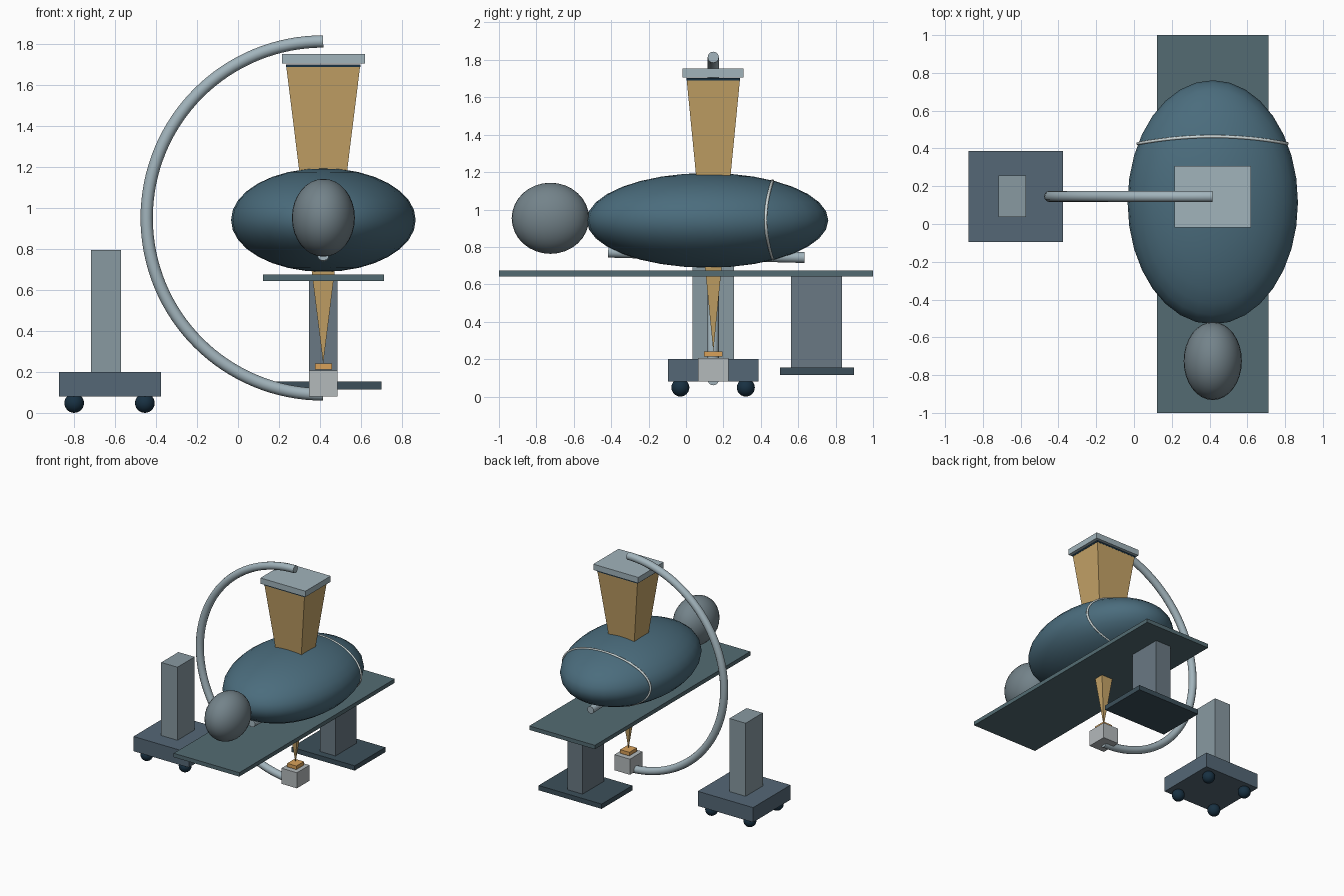
import bpy, bmesh, math
from mathutils import Vector

if "Cube" in bpy.data.objects:
    bpy.data.objects.remove(bpy.data.objects["Cube"])

CX, CY = 0.416, 0.146   # table axis, C-arm plane


def mat(name, r, g, b):
    m = bpy.data.materials.new(name)
    m.diffuse_color = tuple((c / 255) ** 2.2 for c in (r, g, b)) + (1,)
    m.use_nodes = True
    m.node_tree.nodes["Principled BSDF"].inputs["Base Color"].default_value = m.diffuse_color
    return m


STEEL = mat("steel", 160, 178, 186)
COLUMN = mat("column_grey", 135, 152, 160)
BASE = mat("base_blue_grey", 85, 103, 117)
DARK = mat("dark_rubber", 30, 52, 68)
TABLE = mat("table_teal", 84, 107, 114)
FOOT = mat("foot_dark", 62, 80, 90)
PEDESTAL = mat("pedestal_grey", 105, 120, 130)
BODY = mat("gown_teal", 76, 108, 124)
HEAD = mat("head_grey", 115, 130, 137)
LIGHT = mat("light_grey", 178, 184, 186)
BEAM = mat("beam_amber", 196, 162, 103)
ORANGE = mat("collimator_orange", 216, 160, 90)
BONE = mat("bone", 205, 215, 215)


def box(name, x, y, z, m):
    """Box from (min, max) spans."""
    bpy.ops.mesh.primitive_cube_add(size=1, location=[sum(s) / 2 for s in (x, y, z)])
    o = bpy.context.object
    o.name = name
    o.scale = [s[1] - s[0] for s in (x, y, z)]
    bpy.ops.object.transform_apply(location=False, scale=True)
    o.data.materials.append(m)
    return o


def ball(name, loc, radii, m, seg=32):
    bpy.ops.mesh.primitive_uv_sphere_add(segments=seg, ring_count=seg // 2, radius=1, location=loc)
    o = bpy.context.object
    o.name = name
    o.scale = radii
    bpy.ops.object.transform_apply(location=False, scale=True)
    bpy.ops.object.shade_smooth()
    o.data.materials.append(m)
    return o


def tube(name, pts, radius, m, closed=False):
    """Round tube swept along points, converted to a mesh."""
    cu = bpy.data.curves.new(name, "CURVE")
    cu.dimensions = "3D"
    cu.bevel_depth = radius
    cu.bevel_resolution = 4
    cu.use_fill_caps = not closed
    sp = cu.splines.new("POLY")
    sp.points.add(len(pts) - 1)
    for p, co in zip(sp.points, pts):
        p.co = (*co, 1)
    sp.use_cyclic_u = closed
    o = bpy.data.objects.new(name, cu)
    bpy.context.collection.objects.link(o)
    bpy.ops.object.select_all(action="DESELECT")
    o.select_set(True)
    bpy.context.view_layer.objects.active = o
    bpy.ops.object.convert(target="MESH")
    o = bpy.context.object
    o.name = name
    bpy.ops.object.shade_smooth_by_angle(angle=math.radians(40))
    o.data.materials.append(m)
    return o


# Wheeled cart
box("cart_base", (-0.875, -0.377), (-0.095, 0.387), (0.08, 0.20), BASE)
box("cart_column", (-0.717, -0.571), (0.036, 0.257), (0.20, 0.795), COLUMN)
for i, x in enumerate((-0.80, -0.455)):
    for j, y in enumerate((-0.03, 0.32)):
        ball(f"caster_{i}{j}", (x, y, 0.048), (0.048,) * 3, DARK, 24)

# C-shaped arm
arc = [math.radians(90 + 180 * i / 64) for i in range(65)]
tube("c_arm", [(CX + 0.862 * math.cos(a), CY, 0.952 + 0.862 * math.sin(a)) for a in arc],
     0.03, STEEL)

# Detector at the top of the arm
box("detector", (0.215, 0.62), (-0.018, 0.308), (1.706, 1.753), STEEL)
box("detector_face", (0.234, 0.598), (0.003, 0.289), (1.69, 1.702), DARK)

# X-ray source at the bottom of the arm
box("source_housing", (0.346, 0.485), (0.065, 0.228), (0.08, 0.207), LIGHT)
box("collimator", (0.375, 0.458), (0.097, 0.194), (0.213, 0.242), ORANGE)

# Beam: inverted pyramid from source to detector
bm = bmesh.new()
tip = bm.verts.new((CX, CY, 0.24))
top = [bm.verts.new((CX + sx * 0.18, CY + sy * 0.142, 1.69))
       for sx, sy in ((-1, -1), (1, -1), (1, 1), (-1, 1))]
bm.faces.new(top)
for i in range(4):
    bm.faces.new((tip, top[(i + 1) % 4], top[i]))
bmesh.ops.recalc_face_normals(bm, faces=bm.faces)
me = bpy.data.meshes.new("beam")
bm.to_mesh(me)
bm.free()
me.materials.append(BEAM)
bpy.context.collection.objects.link(bpy.data.objects.new("beam", me))

# Operating table
box("table_top", (0.121, 0.712), (-1, 1), (0.643, 0.675), TABLE)
box("table_pedestal", (0.347, 0.485), (0.561, 0.835), (0.15, 0.645), PEDESTAL)
box("table_foot", (0.132, 0.70), (0.502, 0.897), (0.115, 0.154), FOOT)

# Patient
ball("torso", (CX + 0.001, 0.115, 0.942), (0.451, 0.646, 0.253), BODY)
ball("head", (CX + 0.001, -0.725, 0.953), (0.154, 0.207, 0.19), HEAD)
tube("spine", [(CX, -0.416, 0.772), (CX, 0.634, 0.743)], 0.029, STEEL)
# Rib hoop just breaking the torso surface on both sides
hoop = [2 * math.pi * i / 64 for i in range(64)]
tube("rib_hoop", [(CX + 0.395 * math.cos(a), 0.426 + 0.037 * math.sin(a) ** 2,
                   0.945 + 0.209 * math.sin(a)) for a in hoop], 0.008, BONE, True)
